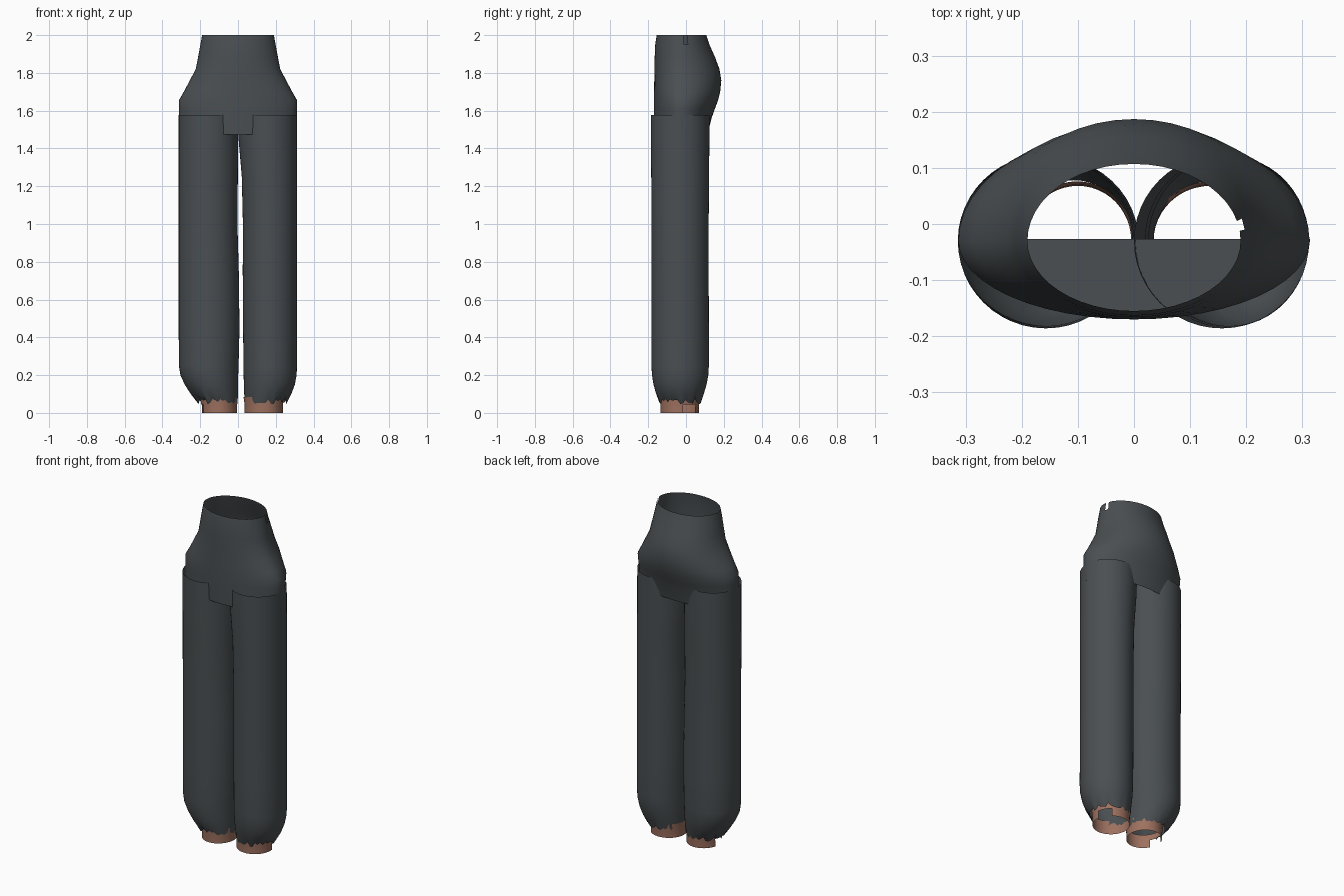
import bpy
import bmesh
import math
import random

random.seed(4)
SEGMENTS = 48

default_cube = bpy.data.objects.get("Cube")
if default_cube:
    bpy.data.objects.remove(default_cube, do_unlink=True)


def make_material(name, color):
    material = bpy.data.materials.new(name)
    material.use_nodes = True
    material.diffuse_color = color
    shader = material.node_tree.nodes["Principled BSDF"]
    shader.inputs["Base Color"].default_value = color
    shader.inputs["Roughness"].default_value = 0.8
    return material


slate_cloth = make_material("slate cloth", (0.068, 0.078, 0.084, 1))
skin = make_material("skin", (0.34, 0.165, 0.115, 1))


def finish(name, bm, material):
    mesh = bpy.data.meshes.new(name)
    bmesh.ops.recalc_face_normals(bm, faces=bm.faces)
    bm.to_mesh(mesh)
    bm.free()
    mesh.materials.append(material)
    obj = bpy.data.objects.new(name, mesh)
    bpy.context.collection.objects.link(obj)
    bpy.ops.object.select_all(action="DESELECT")
    obj.select_set(True)
    bpy.context.view_layer.objects.active = obj
    bpy.ops.object.shade_smooth_by_angle(angle=math.radians(40))
    return obj


def tube(name, sections, material, skip=lambda row, col: False, ragged=0, center_y=-0.03):
    """Open shell lofted through sections (z, left x, right x, front y, back y)."""
    bm = bmesh.new()
    rings = []
    for row, (z, x0, x1, y0, y1) in enumerate(sections):
        ring = []
        for i in range(SEGMENTS):
            angle = math.tau * i / SEGMENTS
            c, s = math.cos(angle), math.sin(angle)
            x = (x0 + x1) / 2 + c * (x1 - x0) / 2
            y = center_y + s * ((y1 - center_y) if s > 0 else (center_y - y0))
            tear = random.uniform(-ragged, ragged) if row == 0 else 0
            ring.append(bm.verts.new((x, y, z + tear)))
        rings.append(ring)
    for row, (low, high) in enumerate(zip(rings, rings[1:])):
        for i in range(SEGMENTS):
            if not skip(row, i):
                j = (i + 1) % SEGMENTS
                bm.faces.new((low[i], low[j], high[j], high[i]))
    loose = [v for v in bm.verts if not v.link_faces]
    bmesh.ops.delete(bm, geom=loose, context="VERTS")
    return finish(name, bm, material)


# Hips: open waist with a small slit at one side
hip_sections = [
    (1.475, -0.313, 0.313, -0.168, 0.115),
    (1.56, -0.313, 0.313, -0.17, 0.135),
    (1.61, -0.313, 0.313, -0.17, 0.153),
    (1.655, -0.313, 0.313, -0.17, 0.17),
    (1.70, -0.287, 0.287, -0.169, 0.181),
    (1.76, -0.255, 0.255, -0.168, 0.187),
    (1.82, -0.224, 0.224, -0.167, 0.177),
    (1.88, -0.212, 0.212, -0.166, 0.155),
    (1.95, -0.199, 0.199, -0.163, 0.124),
    (2.0, -0.19, 0.19, -0.155, 0.107),
]
tube("hips", hip_sections, slate_cloth, skip=lambda row, col: row == 8 and col == 1)

# Half floor closing the front of the hips
bm = bmesh.new()
arc = []
for i in range(SEGMENTS // 2 + 1):
    angle = math.pi + math.pi * i / (SEGMENTS // 2)
    arc.append(bm.verts.new((0.314 * math.cos(angle), -0.027 + 0.14 * math.sin(angle), 1.476)))
bm.faces.new(arc)
finish("hip_floor", bm, slate_cloth)

# Trouser legs: straight tubes gathered above a torn hem
right_leg = [
    (0.06, -0.212, -0.003, -0.14, 0.078),
    (0.10, -0.25, 0.0, -0.158, 0.094),
    (0.15, -0.282, 0.0, -0.172, 0.109),
    (0.20, -0.305, 0.001, -0.18, 0.118),
    (0.25, -0.313, 0.003, -0.183, 0.121),
    (0.45, -0.314, 0.008, -0.182, 0.121),
    (0.75, -0.314, 0.004, -0.182, 0.12),
    (1.0, -0.314, -0.003, -0.182, 0.12),
    (1.25, -0.314, -0.001, -0.184, 0.122),
    (1.45, -0.314, 0.0, -0.186, 0.124),
    (1.578, -0.314, 0.0, -0.186, 0.124),
]
left_inner = [0.035, 0.033, 0.031, 0.03, 0.029, 0.027, 0.025, 0.026, 0.02, 0.003, 0.0]
left_leg = []
for (z, x0, x1, y0, y1), inner in zip(right_leg, left_inner):
    outer = -x0 if z > 0.22 else -x0 + (0.22 - z) * 0.27
    left_leg.append((z, inner, min(outer, 0.312), y0, y1))
tube("right_trouser_leg", right_leg, slate_cloth, ragged=0.014)
tube("left_trouser_leg", left_leg, slate_cloth, ragged=0.014)

# Ankles: short open bands with a missing piece on the outer side
for name, x0, x1, gap in (
    ("right_ankle", -0.195, -0.005, range(22, 28)),
    ("left_ankle", 0.035, 0.238, range(1, 7)),
):
    sections = [
        (0.0, x0, x1, -0.134, 0.068),
        (0.045, x0, x1, -0.135, 0.07),
        (0.085, x0 - 0.006, x1 + 0.004, -0.139, 0.076),
    ]
    tube(name, sections, skin, skip=lambda row, col, gap=gap: row == 0 and col in gap)
